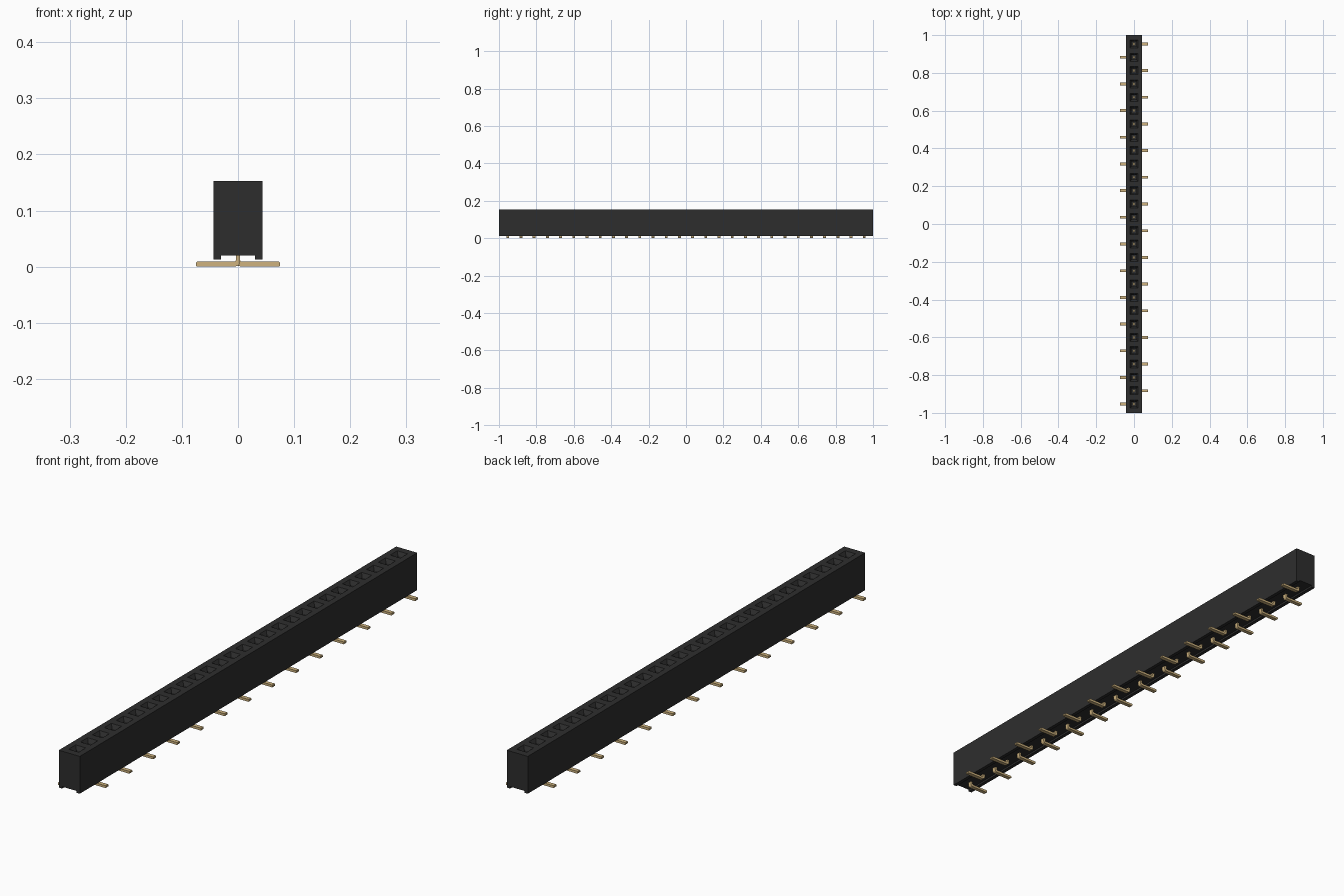
import bpy, bmesh, math

cube = bpy.data.objects.get("Cube")
if cube:
    bpy.data.objects.remove(cube, do_unlink=True)

PINS, PITCH = 28, 0.0706
HALF_W, TOP, BOTTOM = 0.0435, 0.153, 0.013
pin_y = [(i - (PINS - 1) / 2) * PITCH for i in range(PINS)]


def material(name, rgb, rough):
    m = bpy.data.materials.new(name)
    m.use_nodes = True
    m.diffuse_color = (*rgb, 1)
    bsdf = m.node_tree.nodes["Principled BSDF"]
    bsdf.inputs["Base Color"].default_value = (*rgb, 1)
    bsdf.inputs["Roughness"].default_value = rough
    return m


black = material("black plastic", (0.027, 0.027, 0.027), 0.6)
gold = material("gold plating", (0.62, 0.45, 0.21), 0.5)


def finish(bm, name, mat):
    bmesh.ops.remove_doubles(bm, verts=bm.verts, dist=1e-6)
    bmesh.ops.recalc_face_normals(bm, faces=bm.faces)
    me = bpy.data.meshes.new(name)
    bm.to_mesh(me)
    bm.free()
    me.materials.append(mat)
    ob = bpy.data.objects.new(name, me)
    bpy.context.collection.objects.link(ob)
    return ob


def ring(bm, y, hx, hy, z):
    return [bm.verts.new((sx * hx, y + sy * hy, z))
            for sx, sy in ((-1, -1), (1, -1), (1, 1), (-1, 1))]


def bridge(bm, a, b):
    for i in range(4):
        j = (i + 1) % 4
        bm.faces.new((a[i], a[j], b[j], b[i]))


# Housing: grooved underside profile run along y, left open on top for the sockets
bm = bmesh.new()
profile = [(-HALF_W, TOP), (-HALF_W, BOTTOM), (-0.03, BOTTOM), (-0.03, 0.02),
           (0.03, 0.02), (0.03, BOTTOM), (HALF_W, BOTTOM), (HALF_W, TOP)]
edge = PINS * PITCH / 2
stations = [-1] + [-edge + i * PITCH for i in range(PINS + 1)] + [1]
rows = [[bm.verts.new((x, y, z)) for x, z in profile] for y in stations]
for a, b in zip(rows, rows[1:]):
    for k in range(len(profile) - 1):
        bm.faces.new((a[k], a[k + 1], b[k + 1], b[k]))
for row in (rows[0], rows[-1]):
    bm.faces.new(row)
# Solid strips at both ends of the top
for a, b in ((rows[0], rows[1]), (rows[-2], rows[-1])):
    bm.faces.new((a[0], a[-1], b[-1], b[0]))
# Socket cells: flat rim, tapered lead-in, square shaft and floor
for y in pin_y:
    levels = [ring(bm, y, HALF_W, PITCH / 2, TOP),
              ring(bm, y, 0.021, 0.021, TOP),
              ring(bm, y, 0.012, 0.012, TOP - 0.014),
              ring(bm, y, 0.012, 0.012, 0.09)]
    for a, b in zip(levels, levels[1:]):
        bridge(bm, a, b)
    bm.faces.new(levels[-1])
finish(bm, "housing", black)

# Contacts: bent strip profile extruded across y, foot direction alternating
R = 0.008
bend = [(-0.004 + R * (1 - math.cos(t)), 0.0005 + R * (1 - math.sin(t)))
        for t in (0, math.pi / 6, math.pi / 3, math.pi / 2)]
strip = [(0.004, 0.118), (-0.004, 0.118)] + bend + [
    (0.073, 0.0), (0.075, 0.002), (0.075, 0.007), (0.073, 0.009),
    (0.006, 0.009), (0.004, 0.011)]
for i, y in enumerate(pin_y):
    side = -1 if i % 2 == 0 else 1
    bm = bmesh.new()
    face = bm.faces.new([bm.verts.new((side * x, y - 0.0075, max(z, 0)))
                         for x, z in strip])
    out = bmesh.ops.extrude_face_region(bm, geom=[face])
    moved = [g for g in out["geom"] if isinstance(g, bmesh.types.BMVert)]
    bmesh.ops.translate(bm, verts=moved, vec=(0, 0.015, 0))
    finish(bm, f"contact_{i + 1:02d}", gold)
